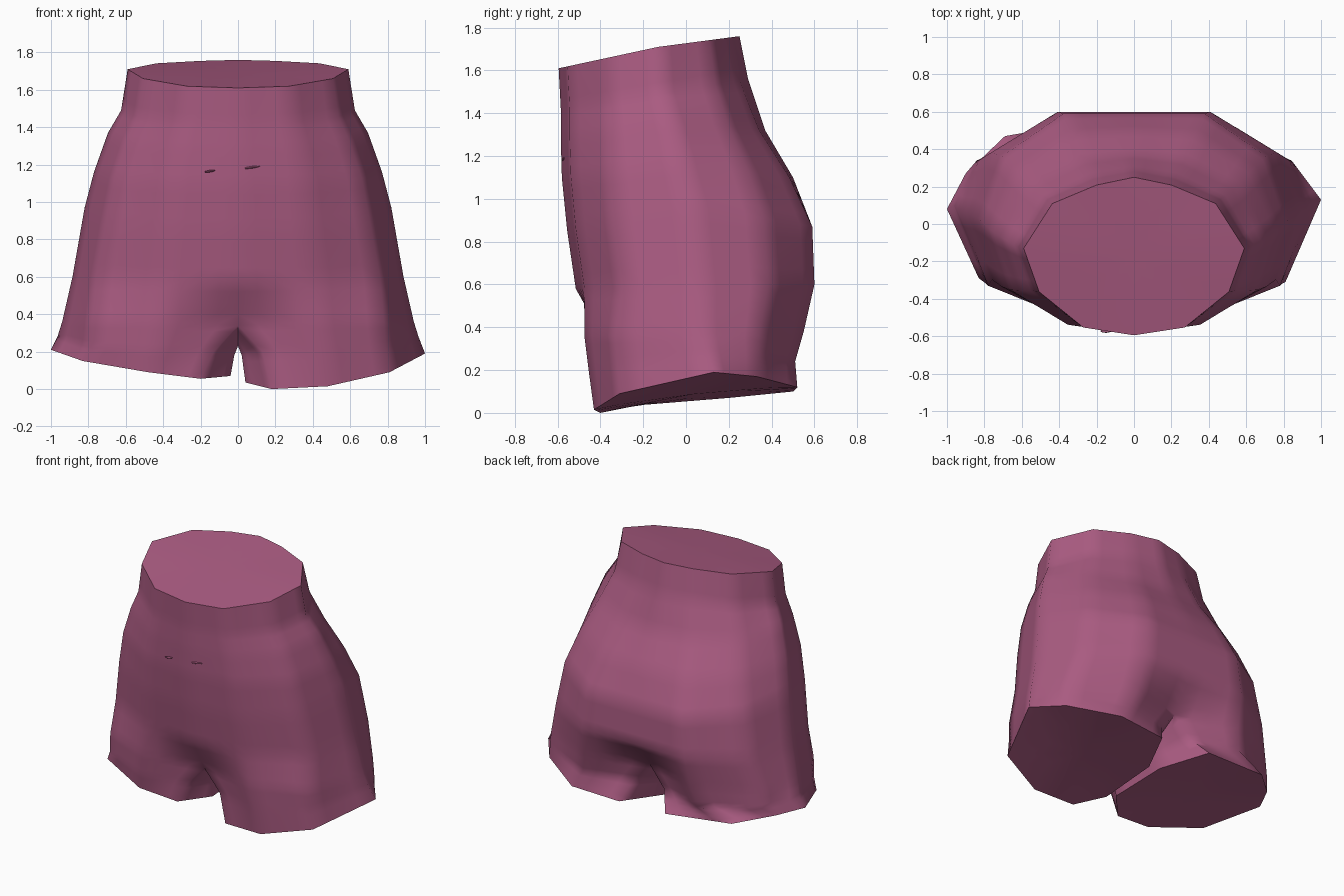
import bpy
import bmesh
from math import radians

cube = bpy.data.objects.get("Cube")
if cube:
    bpy.data.objects.remove(cube, do_unlink=True)

rose = bpy.data.materials.new("dusty rose cloth")
rose.use_nodes = True
colour = (0.40, 0.105, 0.22, 1)
rose.diffuse_color = colour
rose.node_tree.nodes["Principled BSDF"].inputs["Base Color"].default_value = colour

# Half cross-sections from front centre round to back centre
WAIST = [(0, -1), (.46, -.91), (.86, -.5), (1, 0), (.74, .63), (.34, .89), (0, 1)]
HIP = [(0, -1), (.46, -.93), (.86, -.62), (1, 0), (.86, .6), (.46, 1), (0, 1)]

# Body rings: front z, side z, back z, half width, front y, widest y, back y, hip blend
RINGS = [
    (1.61, 1.71, 1.76, .59, -.595, -.13, .25, 0),
    (1.42, 1.49, 1.56, .625, -.585, -.12, .29, .1),
    (1.28, 1.37, 1.32, .695, -.585, -.08, .37, .4),
    (1.10, 1.16, 1.10, .77, -.58, -.03, .50, .7),
    (.85, .97, .87, .82, -.555, .02, .59, 1),
    (.58, .60, .60, .885, -.515, .06, .60, 1),
]
# Leg rings: seven points round the outside, then two on the inner thigh
CROTCH = [(0, -.38, .34), (.42, -.475, .36), (.78, -.33, .36), (.94, .08, .36),
          (.83, .34, .36), (.42, .55, .38), (0, .41, .38), (0, .2, .25), (0, -.2, .23)]
THIGH = [(.13, -.39, .20), (.45, -.455, .20), (.79, -.32, .22), (.965, .10, .28),
         (.84, .34, .26), (.46, .51, .24), (.12, .42, .24), (.02, .2, .19), (.02, -.22, .18)]
LEFT_HEM = [(.18, -.4, 0), (.48, -.43, .015), (.81, -.31, .09), (1, .13, .19),
            (.85, .33, .17), (.54, .52, .12), (.18, .5, .1), (.04, .2, .07), (.04, -.23, .035)]
RIGHT_HEM = [(.2, -.4, .055), (.48, -.43, .09), (.83, -.29, .15), (1, .08, .21),
             (.9, .27, .2), (.69, .47, .16), (.2, .52, .12), (.05, .2, .09), (.04, -.23, .07)]


def half_ring(front_z, side_z, back_z, width, front_y, mid_y, back_y, blend):
    points = []
    for (wx, wy), (hx, hy) in zip(WAIST, HIP):
        x, y = wx + (hx - wx) * blend, wy + (hy - wy) * blend
        end_z = front_z if y < 0 else back_z
        reach = mid_y - front_y if y < 0 else back_y - mid_y
        points.append((x * width, mid_y + y * reach, side_z + (end_z - side_z) * abs(y)))
    return points


def bridge(bm, upper, lower, closed=False):
    count = len(upper)
    for i in range(count if closed else count - 1):
        j = (i + 1) % count
        bm.faces.new((upper[i], upper[j], lower[j], lower[i]))


def finish(bm, name):
    bmesh.ops.recalc_face_normals(bm, faces=bm.faces)
    mesh = bpy.data.meshes.new(name)
    bm.to_mesh(mesh)
    bm.free()
    mesh.materials.append(rose)
    obj = bpy.data.objects.new(name, mesh)
    bpy.context.collection.objects.link(obj)
    bpy.ops.object.select_all(action='DESELECT')
    obj.select_set(True)
    bpy.context.view_layer.objects.active = obj
    return obj


bm = bmesh.new()
for side, hem_points in ((1, LEFT_HEM), (-1, RIGHT_HEM)):
    def add(points):
        return [bm.verts.new((x * side, y, z)) for x, y, z in points]

    # Waist, belly and seat
    rings = [add(half_ring(*ring)) for ring in RINGS]
    crotch = add(CROTCH)
    rings.append(crotch[:7])
    for upper, lower in zip(rings, rings[1:]):
        bridge(bm, upper, lower)
    bm.faces.new(rings[0])

    # Leg with its closed hem
    thigh, hem = add(THIGH), add(hem_points)
    bridge(bm, crotch, thigh, True)
    bridge(bm, thigh, hem, True)
    bm.faces.new(hem)

# Join the halves and merge the two waist caps into one
bmesh.ops.remove_doubles(bm, verts=bm.verts, dist=.0005)
seam = [e for e in bm.edges if len(e.link_faces) == 2
        and all(len(f.verts) == 7 for f in e.link_faces)]
bmesh.ops.dissolve_edges(bm, edges=seam, use_verts=False)
shorts = finish(bm, "shorts")

# Fine subdivision keeps the broad facets, with softly shaded folds between them
fine = shorts.modifiers.new("fine cloth", 'SUBSURF')
fine.subdivision_type = 'SIMPLE'
fine.levels = fine.render_levels = 2
bpy.ops.object.modifier_apply(modifier=fine.name)
bpy.ops.object.shade_smooth_by_angle(angle=radians(68))

# Two small creases in the cloth of the belly
for name, x, z, length in (("right_crease", -.15, 1.165, .03), ("left_crease", .07, 1.185, .05)):
    bm = bmesh.new()
    bmesh.ops.create_icosphere(bm, subdivisions=2, radius=1)
    bmesh.ops.scale(bm, vec=(length, .01, .006), verts=bm.verts)
    crease = finish(bm, name)
    crease.location = (x, -.572, z)
    crease.rotation_euler = (0, radians(-8), 0)
    bpy.ops.object.shade_smooth_by_angle(angle=radians(68))
